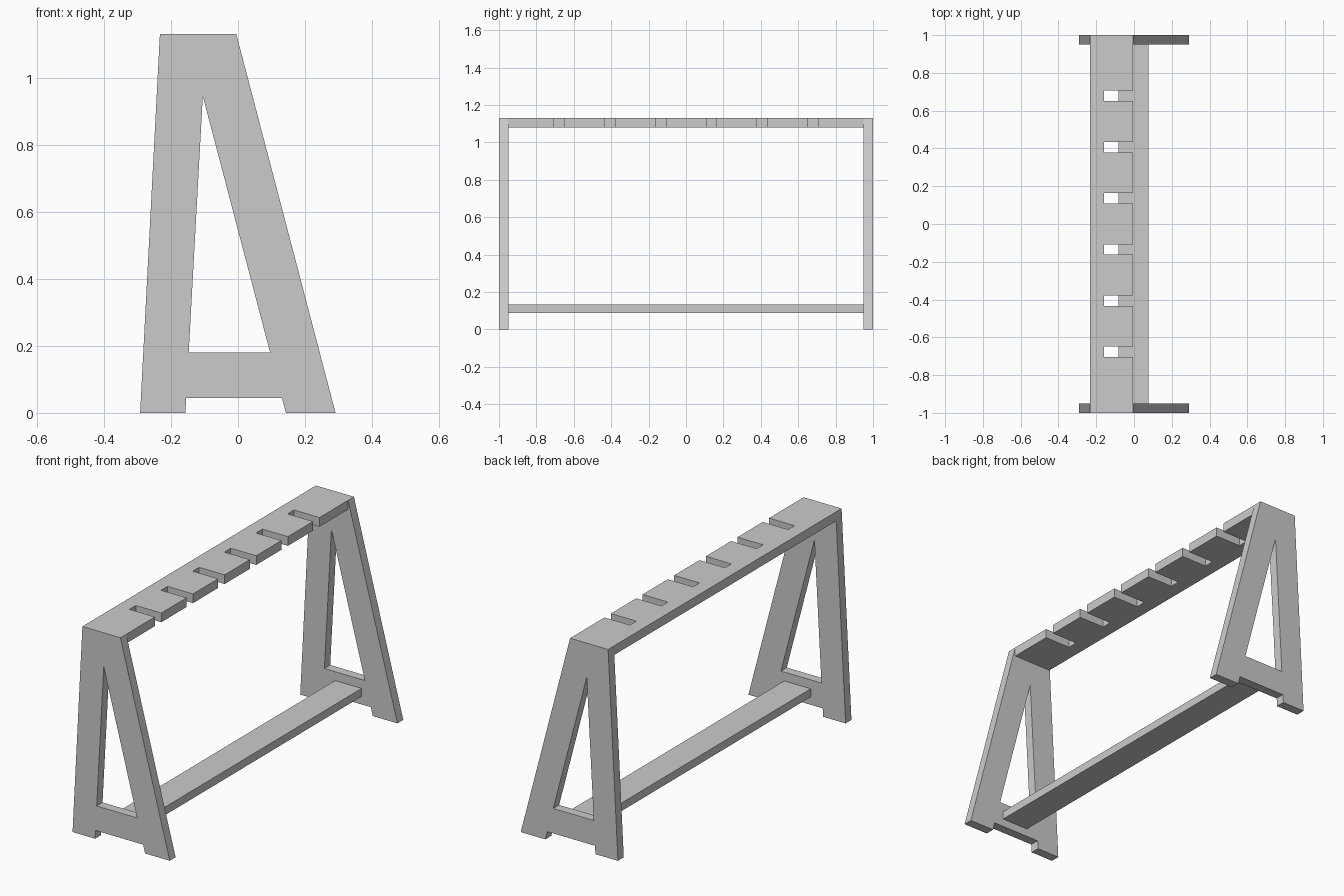
import bpy, bmesh
from mathutils import Vector

if "Cube" in bpy.data.objects:
    bpy.data.objects.remove(bpy.data.objects["Cube"])


def prism(name, profile, offset):
    """Extrude a flat polygon (3D points) along an offset vector."""
    bm = bmesh.new()
    face = bm.faces.new([bm.verts.new(p) for p in profile])
    ext = bmesh.ops.extrude_face_region(bm, geom=[face], use_keep_orig=True)
    verts = [v for v in ext["geom"] if isinstance(v, bmesh.types.BMVert)]
    bmesh.ops.translate(bm, verts=verts, vec=Vector(offset))
    bmesh.ops.recalc_face_normals(bm, faces=bm.faces)
    mesh = bpy.data.meshes.new(name)
    bm.to_mesh(mesh)
    bm.free()
    obj = bpy.data.objects.new(name, mesh)
    bpy.context.collection.objects.link(obj)
    return obj


HEIGHT, THICK = 1.13, 0.05
INNER = 1 - THICK                      # inner face of the end frames
APEX = (-0.105, 0.945)
LEFT_FOOT, RIGHT_FOOT = -0.157, 0.143  # inner corners of the feet


def inner_x(foot, z):
    return foot + (APEX[0] - foot) * z / APEX[1]


# A-shaped end frames, each with a cross rail between its legs
frame = [(-0.292, 0), (-0.233, HEIGHT), (-0.005, HEIGHT), (0.291, 0),
         (RIGHT_FOOT, 0), APEX, (LEFT_FOOT, 0)]
z0, z1 = 0.045, 0.18
rail = [(inner_x(LEFT_FOOT, z0), z0), (inner_x(RIGHT_FOOT, z0), z0),
        (inner_x(RIGHT_FOOT, z1), z1), (inner_x(LEFT_FOOT, z1), z1)]
for side, y in (("front", -1), ("back", INNER)):
    prism(side + "_end_frame", [(x, y, z) for x, z in frame], (0, THICK, 0))
    prism(side + "_cross_rail", [(x, y, z) for x, z in rail], (0, THICK, 0))

# Top board with six open slots along its right edge
left, right, slot_end, half_slot = -0.233, -0.005, -0.158, 0.0275
board = [(left, INNER), (left, -INNER), (right, -INNER)]
for i in range(6):
    c = -0.677 + 0.271 * i
    board += [(right, c - half_slot), (slot_end, c - half_slot),
              (slot_end, c + half_slot), (right, c + half_slot)]
board.append((right, INNER))
prism("slotted_top_board", [(x, y, HEIGHT - 0.05) for x, y in board], (0, 0, 0.05))

# Lower beam joining the two cross rails
beam = [(-0.083, 0.088), (0.076, 0.088), (0.076, 0.132), (-0.083, 0.132)]
prism("lower_beam", [(x, -INNER, z) for x, z in beam], (0, 2 * INNER, 0))
